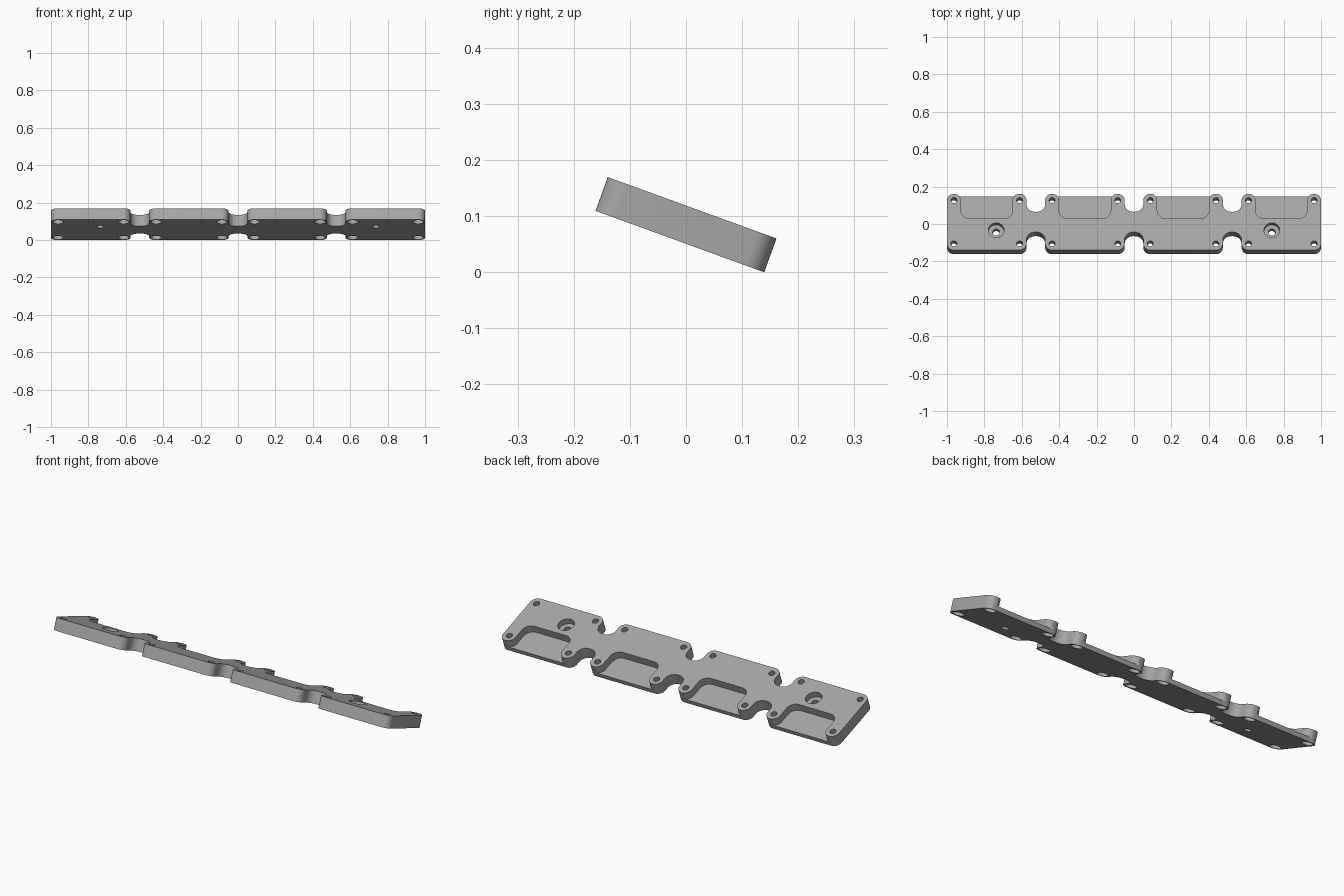
import bpy, bmesh, math
from mathutils import Vector

if "Cube" in bpy.data.objects:
    bpy.data.objects.remove(bpy.data.objects["Cube"])

T = 0.064            # plate thickness
HALF_W = 0.16        # half width of the plate
BLOCK = 0.2125       # half length of one block
BOSS = 0.037         # corner radius around the small holes
HOLE = (BLOCK - BOSS, HALF_W - BOSS)
CENTRES = (-0.7875, -0.2625, 0.2625, 0.7875)
LEDGE = 0.023        # thickness left under the pockets


def fillet(points, steps=10):
    """Round each corner (x, y, radius) of a closed polygon."""
    out = []
    for i, (x, y, r) in enumerate(points):
        p = Vector((x, y))
        if r == 0:
            out.append(p)
            continue
        a = (Vector(points[i - 1][:2]) - p).normalized()
        b = (Vector(points[(i + 1) % len(points)][:2]) - p).normalized()
        half = a.angle(b) / 2
        c = p + (a + b).normalized() * (r / math.sin(half))
        start = p + a * (r / math.tan(half)) - c
        end = p + b * (r / math.tan(half)) - c
        sweep = math.atan2(start.x * end.y - start.y * end.x, start.dot(end))
        for k in range(steps + 1):
            t = sweep * k / steps
            out.append(c + Vector((start.x * math.cos(t) - start.y * math.sin(t),
                                   start.x * math.sin(t) + start.y * math.cos(t))))
    return out


def loft(bm, rings):
    """Close a stack of rings (lists of 3D points) into a solid."""
    rows = [[bm.verts.new(p) for p in ring] for ring in rings]
    n = len(rows[0])
    for lo, hi in zip(rows, rows[1:]):
        for i in range(n):
            j = (i + 1) % n
            bm.faces.new((lo[i], lo[j], hi[j], hi[i]))
    bm.faces.new(rows[0][::-1])
    bm.faces.new(rows[-1])


def prism(bm, outline, z0, z1):
    loft(bm, [[(p[0], p[1], z) for p in outline] for z in (z0, z1)])


def stepped_hole(bm, x, y, steps, n=28):
    """Cutter with a list of (radius, height) steps."""
    loft(bm, [[(x + r * math.cos(2 * math.pi * i / n),
                y + r * math.sin(2 * math.pi * i / n), z) for i in range(n)]
              for r, z in steps])


def make_object(name, bm):
    bmesh.ops.recalc_face_normals(bm, faces=bm.faces[:])
    mesh = bpy.data.meshes.new(name)
    bm.to_mesh(mesh)
    bm.free()
    obj = bpy.data.objects.new(name, mesh)
    bpy.context.collection.objects.link(obj)
    return obj


# Plate: four blocks joined by narrow necks
side = []
for i, c in enumerate(CENTRES):
    side += [(c - BLOCK, -HALF_W, BOSS), (c + BLOCK, -HALF_W, BOSS)]
    if i < 3:
        side += [(c + BLOCK, -0.058, 0.044),
                 (CENTRES[i + 1] - BLOCK, -0.058, 0.044)]
outline = fillet(side + [(-x, -y, r) for x, y, r in side])
bm = bmesh.new()
prism(bm, outline, -T / 2, T / 2)
plate = make_object("mounting_plate", bm)

# Cutters: open pockets behind each block, wrapping round the bosses
bm = bmesh.new()
hx, hy = HOLE
inner = hx - BOSS
arc = [(hx + BOSS * math.cos(math.radians(a)), hy + BOSS * math.sin(math.radians(a)))
       for a in range(180, 95, -8)]
floor_edge = [(p.x, p.y) for p in fillet(
    [(-inner, hy, 0), (-inner, 0.02, 0.045), (inner, 0.02, 0.045), (inner, hy, 0)])][1:-1]
right = arc + [(arc[-1][0], 0.2)]
left = [(-x, y) for x, y in right[::-1]]
for c in CENTRES:
    prism(bm, [(x + c, y) for x, y in left + floor_edge + right], -T / 2 + LEDGE, T)
    # Small holes, counterbored from below
    for sx in (-1, 1):
        for sy in (-1, 1):
            stepped_hole(bm, c + sx * hx, sy * hy,
                         [(0.029, -T), (0.029, -T / 2 + 0.021), (0.016, -T / 2 + 0.021), (0.016, T)])
# Two screw holes, counterbored from above
for x in (-0.737, 0.737):
    stepped_hole(bm, x, -0.047, [(0.019, -T), (0.019, 0.0), (0.042, 0.0), (0.042, T)])
cutter = make_object("hole_cutter", bm)
cutter.hide_render = True

mod = plate.modifiers.new("cuts", 'BOOLEAN')
mod.operation = 'DIFFERENCE'
mod.solver = 'EXACT'
mod.object = cutter
bpy.context.view_layer.objects.active = plate
plate.select_set(True)
cutter.select_set(False)
bpy.ops.object.modifier_apply(modifier=mod.name)
bpy.data.objects.remove(cutter)

# Material, shading and the backward tilt
grey = bpy.data.materials.new("grey")
grey.diffuse_color = (0.38, 0.38, 0.38, 1)
grey.use_nodes = True
grey.node_tree.nodes["Principled BSDF"].inputs["Base Color"].default_value = grey.diffuse_color
plate.data.materials.clear()
plate.data.materials.append(grey)
for poly in plate.data.polygons:
    poly.material_index = 0
bpy.ops.object.shade_smooth_by_angle(angle=math.radians(30))
tilt = math.radians(20)
plate.rotation_euler.x = -tilt
plate.location.z = HALF_W * math.sin(tilt) + T / 2 * math.cos(tilt)
